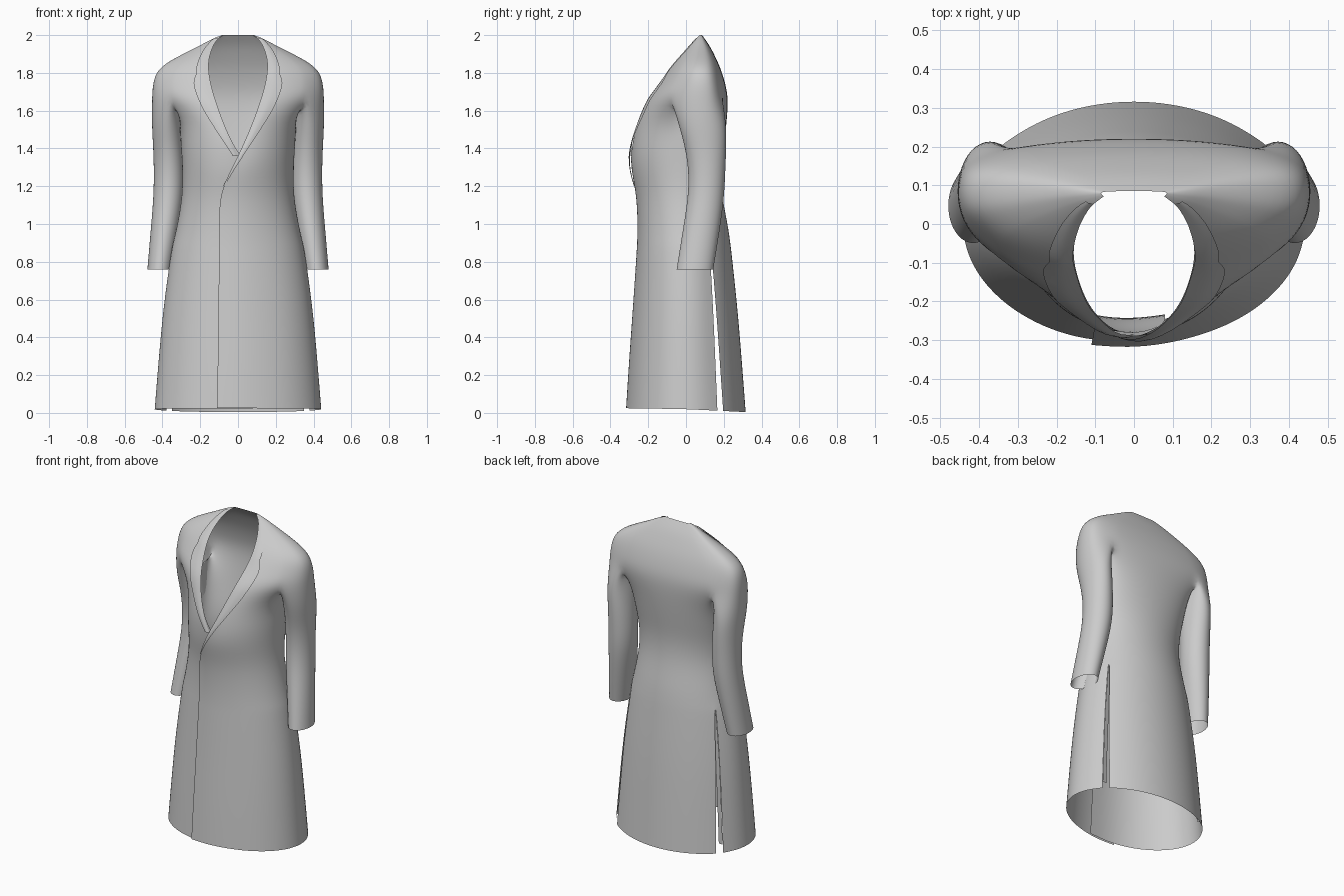
import bpy, bmesh, math
from math import sin, cos, pi, asin

if "Cube" in bpy.data.objects:
    bpy.data.objects.remove(bpy.data.objects["Cube"])

# Horizontal sections: z, half width, front y, side y, back y
SECT = [(2.0, .085, .055, .08, .085), (1.98, .14, .03, .08, .10), (1.94, .21, -.005, .08, .128),
        (1.88, .338, -.055, .075, .158), (1.82, .435, -.10, .07, .185), (1.74, .458, -.155, .07, .21),
        (1.66, .462, -.215, .07, .224), (1.54, .312, -.268, .04, .216), (1.40, .302, -.292, .02, .20),
        (1.28, .296, -.286, .01, .185), (1.15, .296, -.256, 0, .19), (1.0, .322, -.25, 0, .222),
        (.90, .345, -.253, 0, .236), (.86, .355, -.255, 0, .241), (.56, .398, -.275, 0, .274),
        (.28, .423, -.296, 0, .297), (.02, .444, -.312, 0, .318)]
# Front edge of the coat and outer edge of the lapel: z, x
EDGE = [(2.0, .078), (1.98, .108), (1.94, .135), (1.88, .154), (1.82, .158), (1.74, .145), (1.66, .122),
        (1.54, .08), (1.4, .02), (1.28, -.04), (1.15, -.10), (1.0, -.098), (.02, -.11)]
LAPEL = [(1.985, .114), (1.97, .136), (1.92, .18), (1.86, .207), (1.82, .218), (1.80, .208), (1.77, .232),
         (1.72, .228), (1.66, .205), (1.6, .178), (1.5, .115), (1.43, .07), (1.36, .026), (1.28, -.025),
         (1.2, -.07)]
# Sleeve rings: z, inner x, outer x, front y, back y
SLEEVE = [(1.53, .297, .457, -.04, .214), (1.4, .29, .449, -.003, .214), (1.27, .284, .445, .015, .208),
          (1.13, .287, .448, .01, .202), (.95, .318, .464, -.02, .176), (.76, .35, .48, -.05, .145)]
SLIT_TOP = .90
UNDERARM = 1.61


def interp(table, z):
    """Linear lookup in a table sorted from high z to low z."""
    for p, q in zip(table, table[1:]):
        if z >= q[0]:
            t = min(1, (p[0] - z) / (p[0] - q[0]))
            return [a + (b - a) * t for a, b in zip(p[1:], q[1:])]
    return list(table[-1][1:])


def point(z, phi, s, out=0.0):
    """Point on the coat; phi runs from 0 (front) to pi (back), s is the side."""
    a, yf, yc, yb = interp(SECT, z)
    upper = min(1, max(0, (z - 1.48) / .16))
    flat = min(1, max(0, (z - 1.2) / .3))
    c = cos(phi)
    x = a * sin(phi)
    if c >= 0:
        y = yc - (yc - yf) * c ** (1 + .15 * upper)
        if z < 1.39:                      # the two fronts overlap
            k = min(1, max(0, (.15 - x) / .2))
            y += k * (-.010 if s > 0 else .010)
    else:
        y = yc + (yb - yc) * (-c) ** (1 - .5 * flat)
    x += out * sin(phi)
    y -= out * c
    zz = z - (.05 * y if y > 0 else .015 * y) if z < .03 else z
    return (s * x, y, zz)


def phi_at(z, x):
    return asin(max(-1, min(1, x / interp(SECT, z)[0])))


def edge_x(z, s):
    if s < 0 and z < 1.3:                 # under panel reaches past the centre
        return -.08
    return interp(EDGE, z)[0]


def columns(z, s):
    """17 angles from the front edge to the centre back; 6 to 11 lie at the arm."""
    p0 = phi_at(z, edge_x(z, s))
    f, g = (.48, .48) if z > 1.6 else (.72, .65)
    res = []
    for j in range(17):
        if j <= 8:
            t = f * j / 6 if j <= 6 else f + (1 - f) * (j - 6) / 2.5
            res.append(p0 + (pi / 2 - p0) * t)
        else:
            k = 16 - j
            t = g * k / 5 if k <= 5 else g + (1 - g) * (k - 5) / 2.5
            res.append(pi - pi / 2 * t)
    return res


def finish(name, bm, levels):
    bmesh.ops.recalc_face_normals(bm, faces=bm.faces)
    me = bpy.data.meshes.new(name)
    bm.to_mesh(me)
    bm.free()
    ob = bpy.data.objects.new(name, me)
    bpy.context.collection.objects.link(ob)
    me.shade_smooth()
    if levels:
        m = ob.modifiers.new("smooth", 'SUBSURF')
        m.levels = m.render_levels = levels
        m.boundary_smooth = 'PRESERVE_CORNERS'
    return ob


def strip(bm, r0, r1):
    for i in range(len(r0) - 1):
        bm.faces.new((r0[i], r0[i + 1], r1[i + 1], r1[i]))


# Coat body with sleeves grown out of the shoulders
bm = bmesh.new()
seam = []
for s in (1, -1):
    prev = None
    for z, *_ in SECT:
        ph = columns(z, s)
        row = [bm.verts.new(point(z, p, s)) for p in ph]
        seam.append(row[16])
        front, back = row[:12], row[11:]
        if z < SLIT_TOP - .01:            # side vent opens toward the hem
            gap = .04 + .08 * (SLIT_TOP - z) / SLIT_TOP
            back = [bm.verts.new(point(z, ph[11] + gap, s))] + row[12:]
        if prev:
            strip(bm, prev[0], front)
            strip(bm, prev[1], back)
        if abs(z - 1.66) < .001:
            # underarm arc splits the ring into body and sleeve
            arc = [bm.verts.new((s * x, y, UNDERARM + dz)) for x, y, dz in
                   ((.325, -.04, .014), (.304, .03, 0), (.304, .12, 0), (.318, .18, .014))]
            ring = row[6:12] + arc[::-1]
            for sz, xi, xo, yf, yb in SLEEVE:
                cx, cy = (xi + xo) / 2, (yf + yb) / 2
                rx, ry = (xo - xi) / 2 * 1.06, (yb - yf) / 2 * 1.06
                new = []
                for k in range(10):
                    w = -pi / 2 + k * pi / 5
                    new.append(bm.verts.new((s * (cx + rx * cos(w)), cy + ry * sin(w), sz)))
                strip(bm, ring + ring[:1], new + new[:1])
                ring = new
            front = row[:7] + arc + [row[11]]
        prev = (front, back)
bmesh.ops.remove_doubles(bm, verts=seam, dist=1e-4)
finish("coat_body", bm, 2)

# Collar and lapels lying on the fronts
for s, name in ((1, "lapel_left"), (-1, "lapel_right")):
    bm = bmesh.new()
    prev = None
    for z, xo in LAPEL:
        if s < 0 and z < 1.35:
            continue
        p0, p1 = phi_at(z, interp(EDGE, z)[0]), phi_at(z, xo)
        lift = .008 if z > 1.3 else .003
        row = [bm.verts.new(point(z, p0 + (p1 - p0) * k / 4, s, .003 + lift * min(1, k / 2)))
               for k in range(5)]
        if prev:
            strip(bm, prev, row)
        prev = row
    finish(name, bm, 1)

# Narrow underlaps running behind the side vents
for s, name in ((1, "vent_facing_left"), (-1, "vent_facing_right")):
    bm = bmesh.new()
    prev = None
    for z in (.89, .86, .56, .28, .06):
        x, y, zz = point(z, columns(z, s)[11], s, -.004)
        row = [bm.verts.new((x, y, zz)), bm.verts.new((x - s * .03, y - .004, zz))]
        if prev:
            strip(bm, prev, row)
        prev = row
    finish(name, bm, 0)
